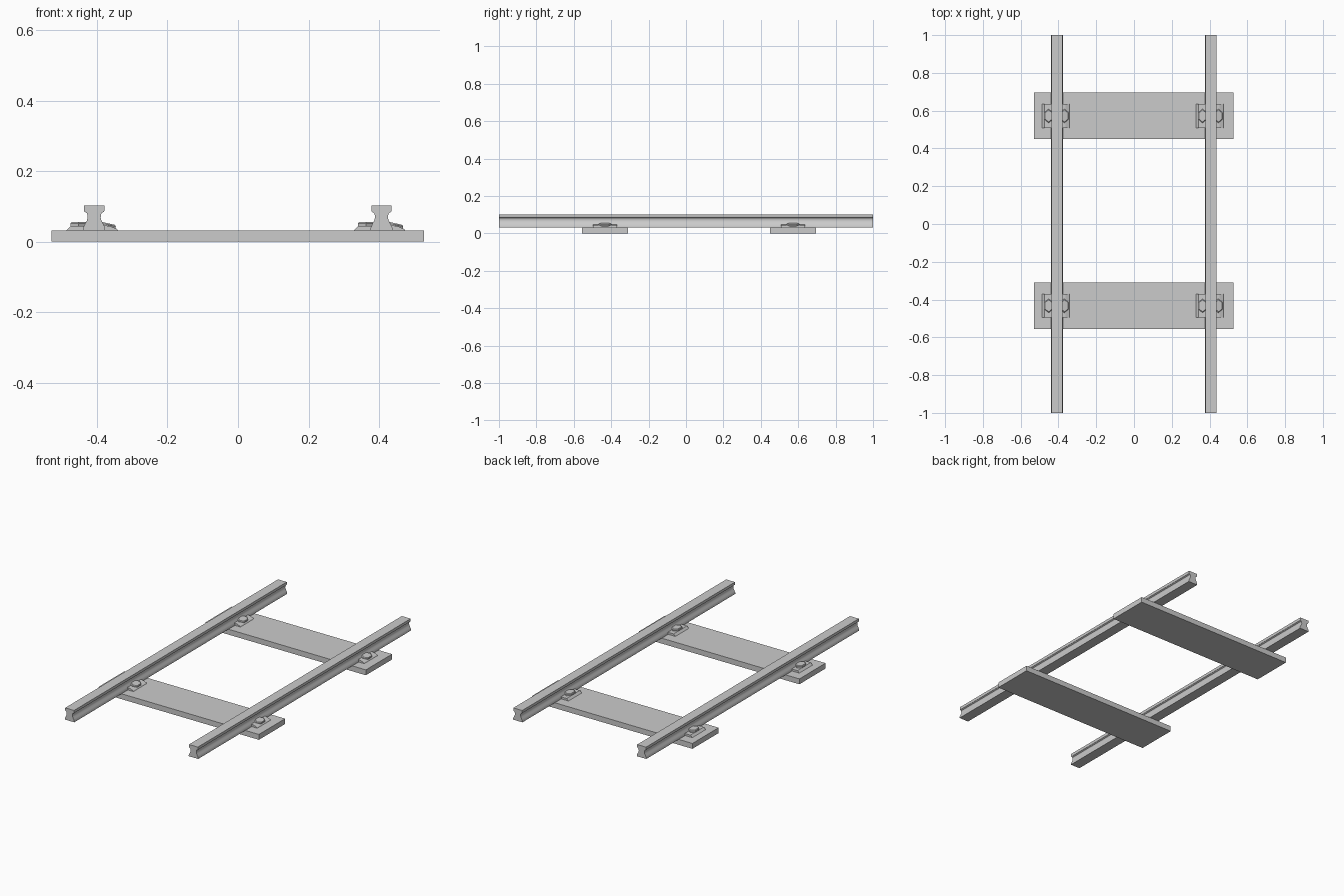
import bpy, math
from mathutils import Matrix, Vector

if "Cube" in bpy.data.objects:
    bpy.data.objects.remove(bpy.data.objects["Cube"])


def make(name, verts, faces, matrix=None):
    mesh = bpy.data.meshes.new(name)
    mesh.from_pydata(verts, [], faces)
    if matrix:
        mesh.transform(matrix)
    obj = bpy.data.objects.new(name, mesh)
    bpy.context.collection.objects.link(obj)
    return obj


def extrude_y(name, profile, y0, y1, x=0.0):
    """Closed counter-clockwise XZ profile, extruded along y."""
    n = len(profile)
    verts = [(x + px, y, pz) for y in (y0, y1) for px, pz in profile]
    faces = [tuple(range(n)), tuple(reversed(range(n, 2 * n)))]
    faces += [(i, i + n, (i + 1) % n + n, (i + 1) % n) for i in range(n)]
    return make(name, verts, faces)


def bolt(name, x, y, z, tilt):
    """Elongated hexagonal head with a small top chamfer."""
    verts = []
    for scale, h in ((1, -0.006), (1, 0.007), (0.86, 0.011)):
        for i in range(6):
            a = math.radians(60 * i + 90)
            verts.append((0.026 * scale * math.cos(a), 0.037 * scale * math.sin(a), h))
    faces = [tuple(reversed(range(6))), tuple(range(12, 18))]
    for r in (0, 6):
        faces += [(r + i, r + (i + 1) % 6, r + 6 + (i + 1) % 6, r + 6 + i) for i in range(6)]
    m = Matrix.Translation(Vector((x, y, z))) @ Matrix.Rotation(tilt, 4, 'Y')
    return make(name, verts, faces, m)


SLEEPER_Y = (-0.433, 0.572)
RAIL_X = (-0.408, 0.407)

# Rails: flat head, concave web, foot
half = [(0.031, 0.032), (0.031, 0.039), (0.026, 0.050), (0.021, 0.059), (0.0185, 0.067),
        (0.019, 0.075), (0.021, 0.081), (0.028, 0.085), (0.029, 0.087), (0.029, 0.102)]
rail_profile = half + [(-x, z) for x, z in reversed(half)]
for x in RAIL_X:
    rail = extrude_y("rail", rail_profile, -1, 1, x)
    for p in rail.data.polygons:
        p.use_smooth = True
    bpy.context.view_layer.objects.active = rail
    rail.select_set(True)
    bpy.ops.object.shade_smooth_by_angle(angle=math.radians(32))
    rail.select_set(False)

# Sleepers
plank = [(-0.529, 0), (0.527, 0), (0.527, 0.032), (-0.529, 0.032)]
for y in SLEEPER_Y:
    extrude_y("sleeper", plank, y - 0.123, y + 0.123)

# Clamp plates and bolts: level on one side of each rail, tilted on the other
flat_clip = [(-0.079, 0.031), (-0.02, 0.031), (-0.02, 0.044), (-0.066, 0.044)]
slope_clip = [(0.02, 0.031), (0.068, 0.031), (0.064, 0.036), (0.045, 0.044), (0.02, 0.047)]
for y in SLEEPER_Y:
    for x in RAIL_X:
        extrude_y("level_clamp", flat_clip, y - 0.063, y + 0.063, x)
        extrude_y("sloped_clamp", slope_clip, y - 0.063, y + 0.063, x)
        bolt("level_bolt", x - 0.044, y, 0.045, 0)
        bolt("tilted_bolt", x + 0.038, y, 0.041, math.radians(13))
